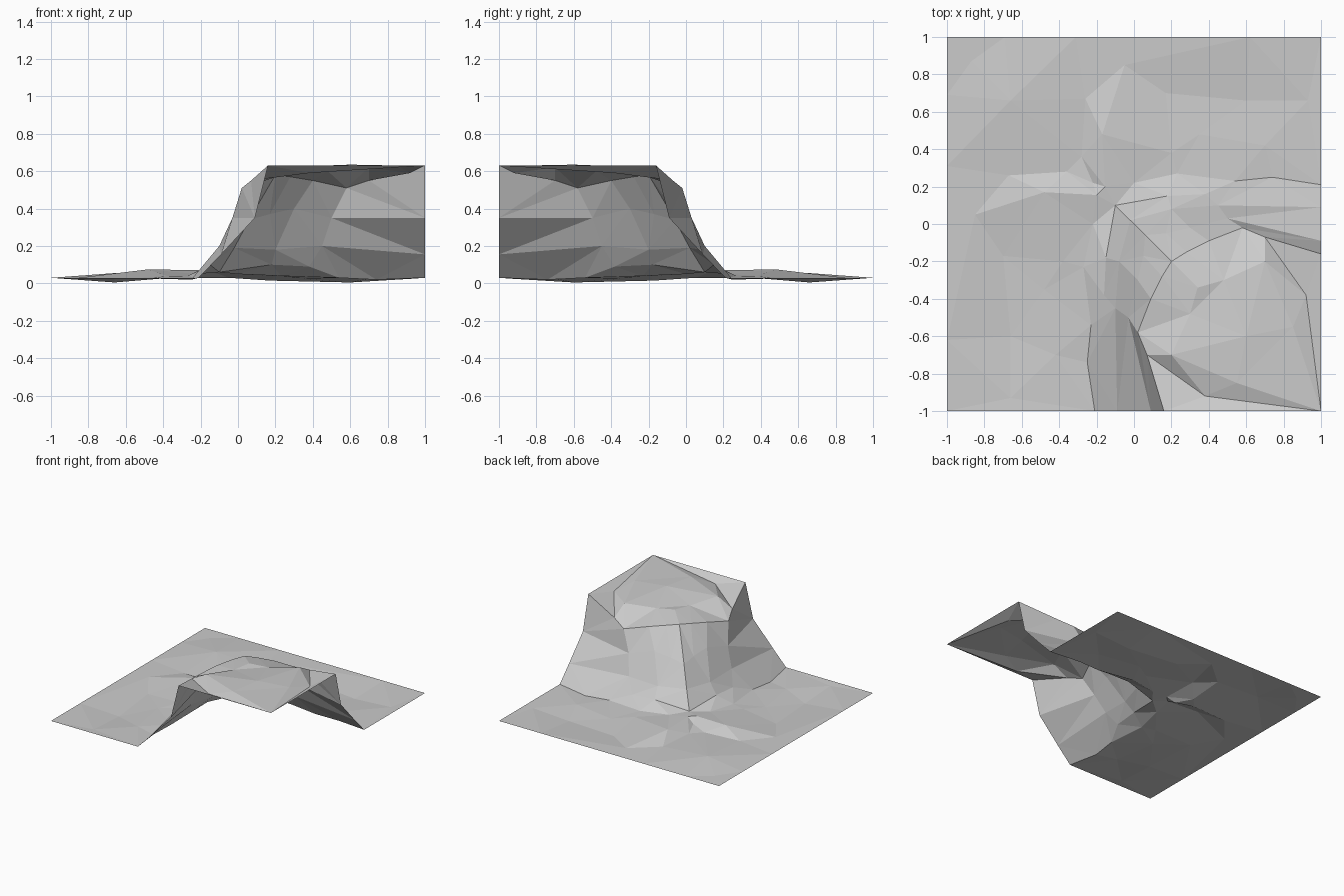
import bpy
import bmesh
from mathutils import Vector
from mathutils.geometry import delaunay_2d_cdt

cube = bpy.data.objects.get("Cube")
if cube:
    bpy.data.objects.remove(cube, do_unlink=True)

# One matte rock colour
rock = bpy.data.materials.new("grey_rock")
rock.use_nodes = True
rock_colour = (0.6, 0.6, 0.6, 1)
rock.diffuse_color = rock_colour
shader = rock.node_tree.nodes["Principled BSDF"]
shader.inputs["Base Color"].default_value = rock_colour
shader.inputs["Roughness"].default_value = 0.9

FLOOR = 0.03
TOP = 0.63

# Crease lines of one cliff, each running from the tile border to the corner
cliff_foot = [(-.21, -1, FLOOR), (-.25, -.74, .02), (-.23, -.54, .03),
              (-.27, -.23, .04), (-.22, 0, .05), (-.1, .1, .06)]
cliff_apron = [(-.23, -.54, .03), (-.16, -.38, .09), (-.15, -.18, .1), (-.1, .1, .06)]
cliff_lower = [(-.09, -1, .155), (-.1, -.45, .2), (-.08, -.2, .18), (-.02, .02, .19)]
cliff_middle = [(.09, -1, .35), (-.03, -.5, .35), (.02, -.3, .4),
                (.05, -.17, .37), (.06, -.06, .34)]
cliff_shoulder = [(.16, -1, TOP), (.07, -.7, .55), (.02, -.58, .51),
                  (.09, -.4, .55), (.15, -.28, .57), (.2, -.2, .58)]
plateau_rim = [(.07, -.7, .55), (.38, -.92, .59), (1, -1, TOP)]
corner_ridge = [(-.1, .1, .06), (-.02, .02, .19), (.06, -.06, .34), (.2, -.2, .58)]
ground_ledge = [(-.67, .26, FLOOR), (-.48, .17, .075), (-.2, .155, .07)]
ground_border = [(-1, 1, FLOOR), (-1, .69, FLOOR), (-1, .31, FLOOR),
                 (-1, -.62, FLOOR), (-1, -1, FLOOR), (-.21, -1, FLOOR)]
creases = [cliff_foot, cliff_apron, cliff_lower, cliff_middle, cliff_shoulder,
           plateau_rim, corner_ridge, ground_ledge, ground_border]

# Loose points that break up the ground and the plateau into facets
ground_points = [(-.66, .66, .055), (-.87, .87, .03), (-.36, .28, .025), (-.22, .22, .035),
                 (-.7, -.17, .015), (-.48, -.35, .025), (-.66, -.6, .005),
                 (-.66, -.93, .025), (-.38, -.2, .04), (-.42, -.7, .025), (-.85, .05, .03)]
plateau_points = [(.2, -.7, .62), (.3, -.48, .6), (.34, -.34, .61),
                  (.6, -.6, .635), (.55, -.85, .63)]


def across_corner(point):
    """Mirror a point over the diagonal of the tile."""
    x, y, z = point
    return (-y, -x, z)


# Collect both mirrored halves, sharing the points that lie on the diagonal
index_of = {}


def add_point(point):
    key = tuple(round(value, 4) for value in point)
    return index_of.setdefault(key, len(index_of))


edges = set()
for crease in creases:
    for line in (crease, [across_corner(p) for p in crease]):
        ids = [add_point(p) for p in line]
        edges.update(tuple(sorted(pair)) for pair in zip(ids, ids[1:]))
for point in ground_points + plateau_points:
    add_point(point)
    add_point(across_corner(point))

# Triangulate the plan, keep the creases, then raise every point to its height
points = list(index_of)
flat = [Vector(p[:2]) for p in points]
plan, _, faces, sources, _, _ = delaunay_2d_cdt(flat, sorted(edges), [], 0, 1e-5)
bm = bmesh.new()
verts = []
for spot, source in zip(plan, sources):
    height = points[source[0]][2] if source else FLOOR
    verts.append(bm.verts.new((spot.x, spot.y, height)))
for face in faces:
    bm.faces.new([verts[i] for i in face])
bm.normal_update()
for face in bm.faces:
    if face.normal.z < 0:
        face.normal_flip()

# Flat-shaded open sheet: ground, corner cliff and plateau
mesh = bpy.data.meshes.new("cliff_corner_terrain")
bm.to_mesh(mesh)
bm.free()
mesh.materials.append(rock)
terrain = bpy.data.objects.new("cliff_corner_terrain", mesh)
bpy.context.collection.objects.link(terrain)
